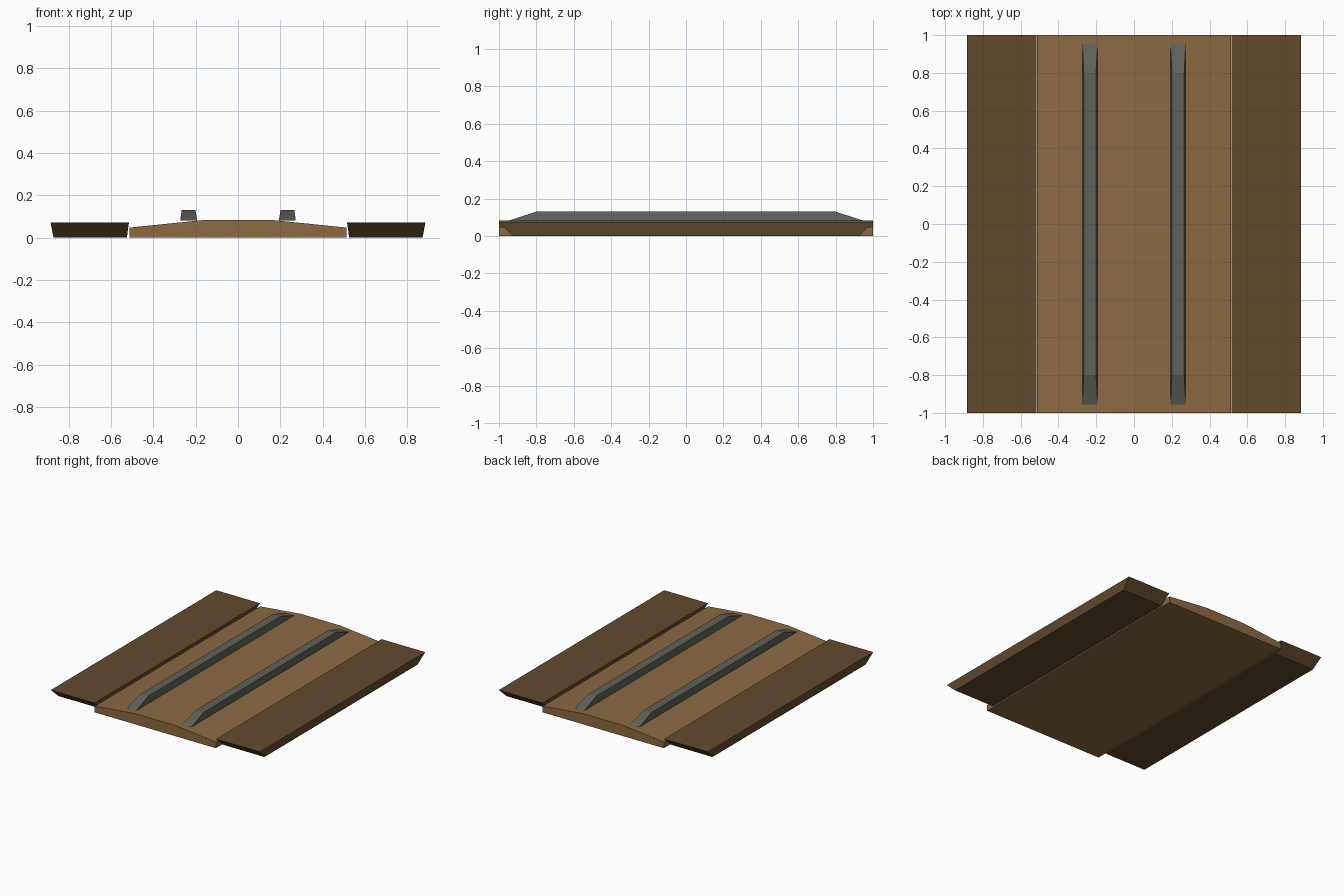
import bpy

if "Cube" in bpy.data.objects:
    bpy.data.objects.remove(bpy.data.objects["Cube"])

def material(name, rgb):
    m = bpy.data.materials.new(name)
    m.diffuse_color = (*rgb, 1)
    m.use_nodes = True
    m.node_tree.nodes["Principled BSDF"].inputs["Base Color"].default_value = m.diffuse_color
    return m

wood = material("light_wood", (0.26, 0.145, 0.055))
dark_wood = material("dark_wood", (0.12, 0.068, 0.027))
steel = material("steel", (0.115, 0.12, 0.10))

def add_object(name, verts, faces, mat):
    mesh = bpy.data.meshes.new(name)
    mesh.from_pydata(verts, [], faces)
    mesh.materials.append(mat)
    ob = bpy.data.objects.new(name, mesh)
    bpy.context.collection.objects.link(ob)
    return ob

def tapered_bar(name, bottom, top, mat):
    """Solid between two rectangles, each given as (x0, x1, half_y, z)."""
    verts = []
    for x0, x1, y, z in (bottom, top):
        verts += [(x0, -y, z), (x1, -y, z), (x1, y, z), (x0, y, z)]
    faces = [(3, 2, 1, 0), (4, 5, 6, 7)]
    faces += [(i, (i + 1) % 4, 4 + (i + 1) % 4, 4 + i) for i in range(4)]
    return add_object(name, verts, faces, mat)

# Central deck: cambered profile run along y
profile = [(-0.513, 0), (0.513, 0), (0.513, 0.047), (0.17, 0.082),
           (-0.17, 0.082), (-0.513, 0.047)]
n = len(profile)
verts = [(x, y, z) for y in (-1, 1) for x, z in profile]
faces = [tuple(range(n)), tuple(range(2 * n - 1, n - 1, -1))]
faces += [((i + 1) % n, i, n + i, n + (i + 1) % n) for i in range(n)]
deck = add_object("centre_deck", verts, faces, wood)
bpy.context.view_layer.objects.active = deck
deck.select_set(True)
bpy.ops.object.shade_smooth_by_angle()

# Undercut side boards and bevelled rails, mirrored across x
def mirrored(ob):
    ob.modifiers.new("mirror_x", "MIRROR")

mirrored(tapered_bar("side_boards", (0.525, 0.872, 0.925, 0),
                     (0.515, 0.885, 1.0, 0.071), dark_wood))
mirrored(tapered_bar("rails", (0.193, 0.273, 0.955, 0.08),
                     (0.201, 0.266, 0.80, 0.13), steel))
